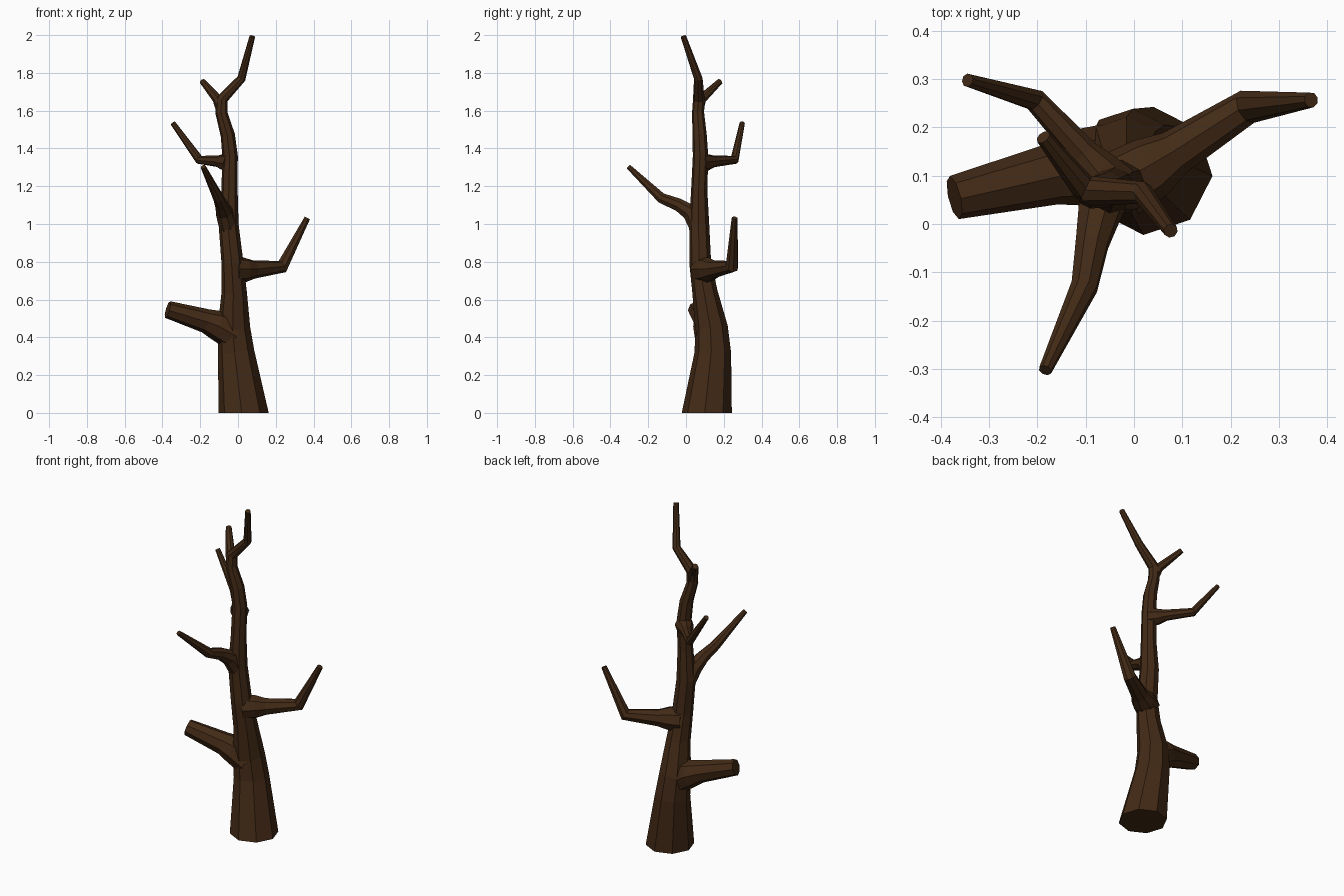
import bpy
import bmesh
import math
from mathutils import Vector

if "Cube" in bpy.data.objects:
    bpy.data.objects.remove(bpy.data.objects["Cube"])

SIDES = 8
bark = bpy.data.materials.new("bark")
bark.diffuse_color = (0.055, 0.023, 0.008, 1)
bark.use_nodes = True
bark.node_tree.nodes["Principled BSDF"].inputs["Base Color"].default_value = bark.diffuse_color


def limb(name, path, start_dir=None):
    """Sweep an octagon along (x, y, z, radius) points and cap both ends."""
    pts = [Vector(p[:3]) for p in path]
    dirs = [(b - a).normalized() for a, b in zip(pts, pts[1:])]
    tangents = [Vector(start_dir) if start_dir else dirs[0]]
    tangents += [(a + b).normalized() for a, b in zip(dirs, dirs[1:])] + [dirs[-1]]
    frame = tangents[0].to_track_quat('Z', 'Y')
    bm = bmesh.new()
    rings = []
    for i, (p, t) in enumerate(zip(pts, tangents)):
        if i:
            frame = tangents[i - 1].rotation_difference(t) @ frame
        ring = []
        for k in range(SIDES):
            a = math.tau * k / SIDES - 0.08
            ring.append(bm.verts.new(p + frame @ Vector((math.cos(a), math.sin(a), 0)) * path[i][3]))
        rings.append(ring)
    for a, b in zip(rings, rings[1:]):
        for k in range(SIDES):
            n = (k + 1) % SIDES
            bm.faces.new((a[k], a[n], b[n], b[k]))
    bm.faces.new(rings[0][::-1])
    bm.faces.new(rings[-1])
    bmesh.ops.recalc_face_normals(bm, faces=bm.faces)
    mesh = bpy.data.meshes.new(name)
    bm.to_mesh(mesh)
    bm.free()
    mesh.materials.append(bark)
    obj = bpy.data.objects.new(name, mesh)
    bpy.context.collection.objects.link(obj)
    return obj


# Crooked trunk running up into the highest twig
trunk = limb("tree_trunk", [
    (0.03, 0.11, 0, 0.133), (-0.01, 0.142, 0.32, 0.097), (-0.022, 0.135, 0.45, 0.087),
    (-0.02, 0.10, 0.64, 0.067), (-0.03, 0.075, 0.80, 0.058), (-0.05, 0.07, 1.00, 0.053),
    (-0.045, 0.07, 1.18, 0.043), (-0.042, 0.077, 1.36, 0.041), (-0.054, 0.072, 1.47, 0.038),
    (-0.088, 0.064, 1.59, 0.032), (-0.085, 0.068, 1.66, 0.031), (0.018, 0.065, 1.77, 0.023),
    (0.076, -0.014, 1.994, 0.015)], (0, 0, 1))

# Branches, each flared where it leaves the trunk
branches = [
    limb("broken_stub", [
        (-0.015, 0.13, 0.41, 0.085), (-0.11, 0.117, 0.465, 0.08),
        (-0.17, 0.103, 0.487, 0.064), (-0.372, 0.055, 0.547, 0.046)]),
    limb("right_branch", [
        (-0.025, 0.083, 0.755, 0.072), (0.035, 0.117, 0.757, 0.066), (0.085, 0.148, 0.759, 0.048),
        (0.235, 0.243, 0.775, 0.036), (0.367, 0.257, 1.032, 0.016)]),
    limb("front_branch", [
        (-0.05, 0.07, 0.97, 0.048), (-0.072, 0.025, 1.06, 0.047), (-0.087, -0.04, 1.102, 0.036),
        (-0.103, -0.13, 1.137, 0.029), (-0.184, -0.303, 1.302, 0.014)]),
    limb("back_branch", [
        (-0.04, 0.075, 1.325, 0.052), (-0.075, 0.112, 1.327, 0.045), (-0.105, 0.148, 1.332, 0.031),
        (-0.205, 0.257, 1.34, 0.024), (-0.345, 0.298, 1.535, 0.014)]),
    limb("top_twig", [
        (-0.087, 0.064, 1.60, 0.029), (-0.108, 0.08, 1.66, 0.027), (-0.188, 0.18, 1.755, 0.016)]),
]

# Fuse the branches into the trunk
bpy.context.view_layer.objects.active = trunk
for branch in branches:
    mod = trunk.modifiers.new("join_" + branch.name, 'BOOLEAN')
    mod.operation = 'UNION'
    mod.solver = 'EXACT'
    mod.object = branch
    bpy.ops.object.modifier_apply(modifier=mod.name)
    bpy.data.objects.remove(branch, do_unlink=True)
